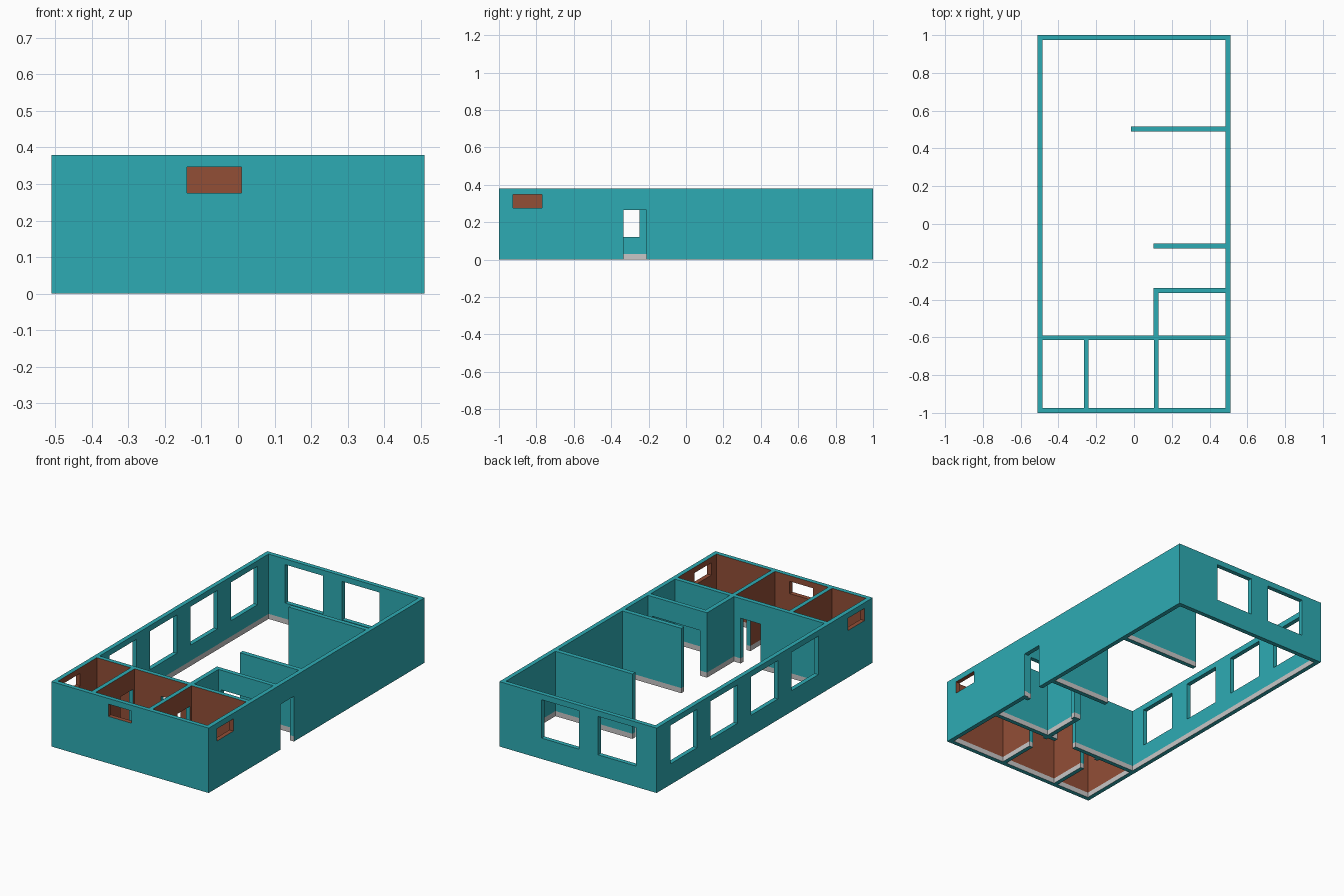
import bpy, bmesh

if "Cube" in bpy.data.objects:
    bpy.data.objects.remove(bpy.data.objects["Cube"])

H = 0.38          # wall height
SK = 0.03         # skirting height
W = 0.026         # outer wall thickness
X, Y = 0.51, 1.0  # half footprint


def material(name, rgb):
    m = bpy.data.materials.new(name)
    m.diffuse_color = (*rgb, 1)
    m.use_nodes = True
    m.node_tree.nodes["Principled BSDF"].inputs["Base Color"].default_value = m.diffuse_color
    return m


MATS = [material("teal_paint", (0.027, 0.41, 0.455)),
        material("brown_tile", (0.29, 0.077, 0.037)),
        material("grey_skirting", (0.58, 0.57, 0.57))]
TEAL, BROWN, GREY = range(3)


def colour(c, n, across):
    """Teal outside, grey skirting inside, brown tile in the front rooms."""
    if abs(c.x) > X - 0.004 or abs(c.y) > Y - 0.004:
        return TEAL
    if abs(n.z) < 0.5 and c.z < SK:
        return GREY
    if c.y < -0.602:
        small_window_reveal = 0.27 < c.z < 0.36
        if (abs(n[across]) > 0.5) or small_window_reveal:
            return BROWN
    return TEAL


def wall(name, along, a0, a1, t0, t1, openings=(), cuts=()):
    """Wall running along x or y, with rectangular openings (a_lo, a_hi, z_lo, z_hi)."""
    A = sorted({a0, a1, *cuts, *(v for o in openings for v in o[:2])})
    Z = sorted({0.0, SK, H, *(v for o in openings for v in o[2:])})
    bm = bmesh.new()
    verts = {}

    def vert(i, t, k):
        if (i, t, k) not in verts:
            a, b = A[i], (t0, t1)[t]
            verts[i, t, k] = bm.verts.new((a, b, Z[k]) if along == "x" else (b, a, Z[k]))
        return verts[i, t, k]

    def solid(i, k):
        if not (0 <= i < len(A) - 1 and 0 <= k < len(Z) - 1):
            return False
        a, z = (A[i] + A[i + 1]) / 2, (Z[k] + Z[k + 1]) / 2
        return not any(o[0] < a < o[1] and o[2] < z < o[3] for o in openings)

    def face(*keys):
        bm.faces.new([vert(*q) for q in keys])

    for i in range(len(A) - 1):
        for k in range(len(Z) - 1):
            if not solid(i, k):
                continue
            j, l = i + 1, k + 1
            face((i, 0, k), (j, 0, k), (j, 0, l), (i, 0, l))
            face((i, 1, k), (i, 1, l), (j, 1, l), (j, 1, k))
            if not solid(i - 1, k):
                face((i, 0, k), (i, 0, l), (i, 1, l), (i, 1, k))
            if not solid(j, k):
                face((j, 0, k), (j, 1, k), (j, 1, l), (j, 0, l))
            if not solid(i, k - 1):
                face((i, 0, k), (i, 1, k), (j, 1, k), (j, 0, k))
            if not solid(i, l):
                face((i, 0, l), (j, 0, l), (j, 1, l), (i, 1, l))
    bmesh.ops.recalc_face_normals(bm, faces=bm.faces)
    across = 1 if along == "x" else 0
    for f in bm.faces:
        f.material_index = colour(f.calc_center_median(), f.normal, across)
    me = bpy.data.meshes.new(name)
    bm.to_mesh(me)
    bm.free()
    for m in MATS:
        me.materials.append(m)
    bpy.context.collection.objects.link(bpy.data.objects.new(name, me))


BIG = (0.122, 0.347)     # large window sill and head
SMALL = (0.275, 0.347)   # high small window sill and head
DOOR = (0.0, 0.265)
CROSS = (-0.615, -0.589)
IN_X, IN_Y = X - W, Y - W

# outer walls
wall("front_wall", "x", -X, X, -Y, -IN_Y, [(-0.14, 0.01, *SMALL)])
wall("back_wall", "x", -X, X, IN_Y, Y,
     [(-0.376, -0.13, *BIG), (-0.008, 0.236, *BIG)])
left_windows = [(y, y + 0.248, *BIG) for y in (0.625, 0.252, -0.122, -0.496)]
wall("left_wall", "y", -IN_Y, IN_Y, -X, -IN_X,
     left_windows + [(-0.925, -0.77, *SMALL)], [-0.602])
wall("right_wall", "y", -IN_Y, IN_Y, IN_X, X,
     [(-0.925, -0.77, *SMALL), (-0.335, -0.21, *DOOR)], [-0.602])

# cross wall closing off the front rooms, and the two room dividers
wall("cross_wall", "x", -IN_X, IN_X, *CROSS, [(-0.07, 0.058, *DOOR)])
for name, x in (("left_divider", -0.265), ("right_divider", 0.105)):
    wall(name, "y", -IN_Y, CROSS[0], x, x + 0.025, [(-0.745, -0.63, *DOOR)])

# closet walls
wall("closet_side_wall", "y", CROSS[1], -0.366, 0.102, 0.129)
wall("closet_front_wall", "x", 0.102, IN_X, -0.366, -0.34, [(0.146, 0.46, *DOOR)])

# free-ended partitions
wall("entry_partition", "x", 0.102, IN_X, -0.129, -0.102)
wall("rear_partition", "x", -0.015, IN_X, 0.49, 0.517)
